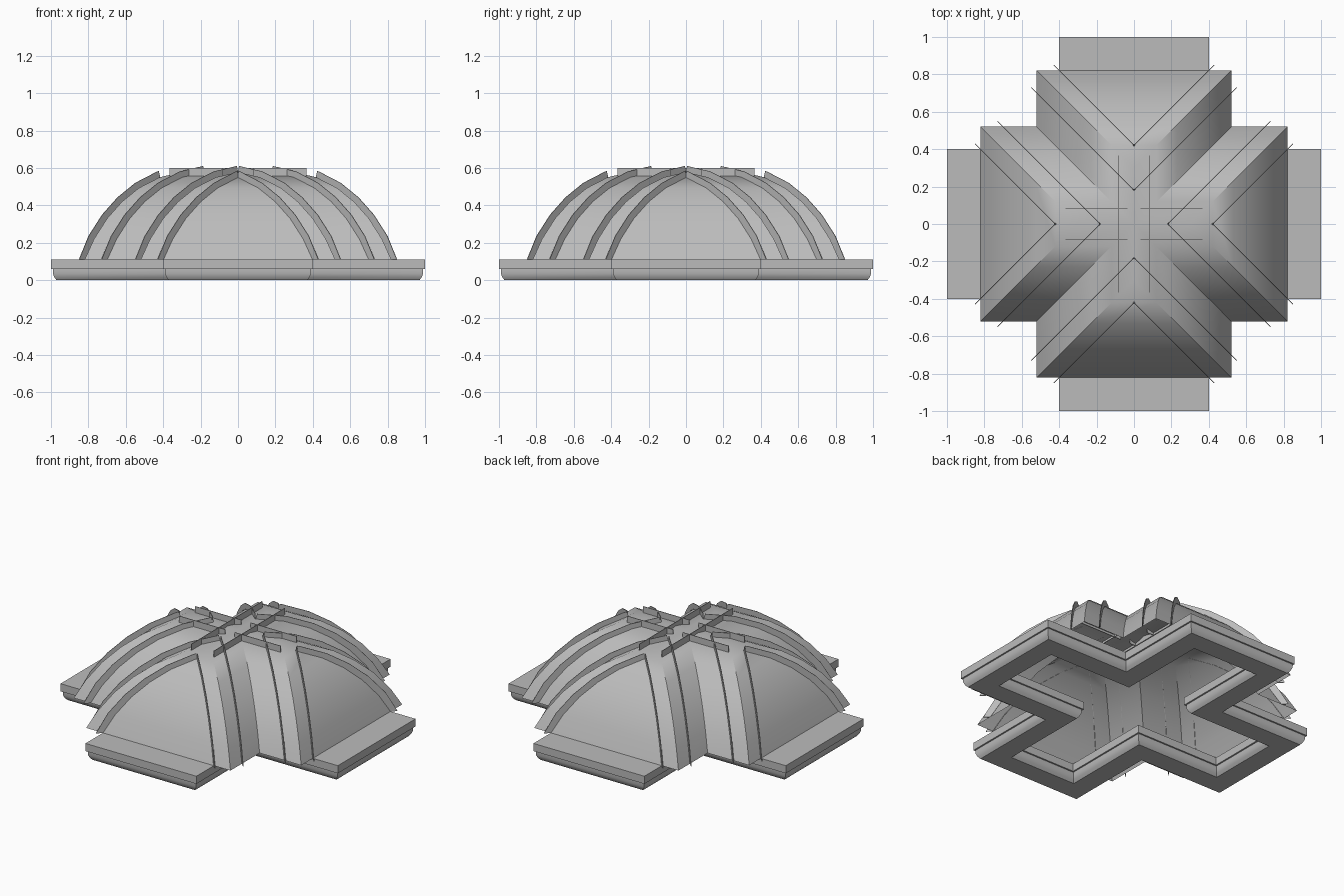
import bpy, bmesh, math
from mathutils import Matrix, Vector

cube = bpy.data.objects.get("Cube")
if cube:
    bpy.data.objects.remove(cube, do_unlink=True)

# One plain grey for everything
grey = bpy.data.materials.new("stone_grey")
grey.use_nodes = True
colour = (0.5, 0.5, 0.5, 1)
grey.diffuse_color = colour
grey.node_tree.nodes["Principled BSDF"].inputs["Base Color"].default_value = colour


def finish(bm, name, smooth=False):
    mesh = bpy.data.meshes.new(name)
    bm.to_mesh(mesh)
    bm.free()
    mesh.materials.append(grey)
    ob = bpy.data.objects.new(name, mesh)
    bpy.context.collection.objects.link(ob)
    if smooth:
        bpy.ops.object.select_all(action="DESELECT")
        ob.select_set(True)
        bpy.context.view_layer.objects.active = ob
        bpy.ops.object.shade_smooth_by_angle(angle=math.radians(32))
    return ob


def cross(a, b):
    """Outline of a plus shape with arm half-width a and reach b."""
    arm = [(-a, -a), (-a, -b), (a, -b)]
    return [Matrix.Rotation(i * math.pi / 2, 2) @ Vector(p)
            for i in range(4) for p in arm]


def sweep_cross(name, a, b, profile, closed):
    """Carry a profile of (inset, height) round the plus outline."""
    bm = bmesh.new()
    loops = [[bm.verts.new((p.x, p.y, z)) for p in cross(a - d, b - d)]
             for d, z in profile]
    pairs = list(zip(loops, loops[1:]))
    if closed:
        pairs.append((loops[-1], loops[0]))
    for low, high in pairs:
        for i in range(12):
            j = (i + 1) % 12
            bm.faces.new((low[i], low[j], high[j], high[i]))
    bmesh.ops.remove_doubles(bm, verts=bm.verts, dist=0.0005)
    bmesh.ops.dissolve_degenerate(bm, edges=bm.edges, dist=0.0005)
    bmesh.ops.recalc_face_normals(bm, faces=bm.faces)
    return finish(bm, name, smooth=True)


# Base frame: open plus-shaped ring with the same moulding inside and out
WIDTH = 0.19
outer = [(0.03, 0), (0.018, 0.015), (0.01, 0.035), (0.01, 0.06), (0, 0.06), (0, 0.11)]
inner = [(WIDTH - d, z) for d, z in reversed(outer)]
sweep_cross("base_frame", 0.4, 1.0, outer + inner, True)

# Vaulted roof: a curved shell with hips and valleys
HALF, REACH = 0.52, 0.82
vault = [(0, 0.11), (0.05, 0.22), (0.12, 0.33), (0.2, 0.42),
         (0.29, 0.493), (0.4, 0.55), (HALF, 0.578)]
roof = sweep_cross("vaulted_roof", HALF, REACH, vault, False)


def rib_strip(bm, x, y, side, stop, turn):
    """Thin upright fin that climbs the vault along a diagonal."""
    path = [Vector(p) for p in vault if p[0] < stop] + [None]
    (d0, z0), (d1, z1) = vault[-2], vault[-1]
    path[-1] = Vector((stop, z0 + (z1 - z0) * (stop - d0) / (d1 - d0)))
    rows = []
    for i, p in enumerate(path):
        t = (path[min(i + 1, len(path) - 1)] - path[max(i - 1, 0)]).normalized()
        n = Vector((-t.y, t.x)) * 0.033
        if i == 0:
            n = Vector((-0.03, 0))
        rows.append([bm.verts.new(turn @ Vector((side * (x - q.x), y + q.x, q.y)))
                     for q in (p, p + n)])
    for r, s in zip(rows, rows[1:]):
        bm.faces.new((r[0], r[1], s[1], s[0]))


# Ribs: a pair beside each hip, one on the end face and one on the flank
GAP = 0.12
bm = bmesh.new()
for k in range(4):
    turn = Matrix.Rotation(k * math.pi / 2, 3, "Z")
    for side in (-1, 1):
        rib_strip(bm, HALF - GAP, -REACH, side, HALF - GAP + 0.003, turn)
        rib_strip(bm, HALF, -REACH + GAP, side, HALF, turn)
ribs = finish(bm, "roof_ribs")
solid = ribs.modifiers.new("thickness", "SOLIDIFY")
solid.thickness = 0.004
solid.offset = 0

# Ridge plates: parallel upright strips along each ridge
bm = bmesh.new()


def plate(centre, size):
    m = Matrix.Translation(centre) @ Matrix.Diagonal((*size, 1))
    bmesh.ops.create_cube(bm, size=1, matrix=m)


LOW, TOP, THIN = 0.545, 0.6, 0.004
mid, tall = (LOW + TOP) / 2, TOP - LOW
for s in (-1, 1):
    plate((s * 0.082, 0, mid), (THIN, 0.73, tall))
    for e in (-1, 1):
        plate((e * 0.2, s * 0.082, mid), (0.33, THIN, tall))
finish(bm, "ridge_plates")
